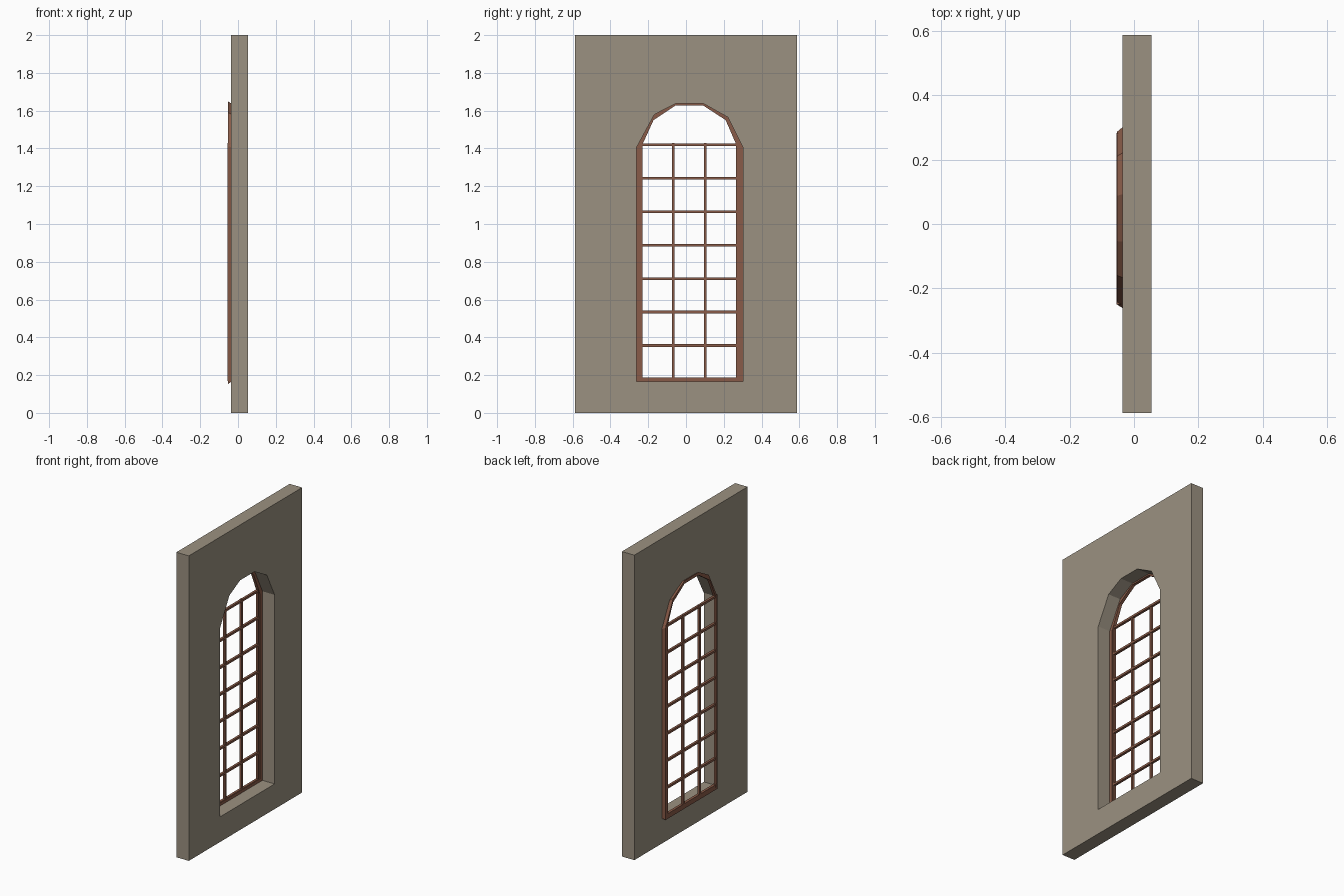
import bpy, bmesh

if "Cube" in bpy.data.objects:
    bpy.data.objects.remove(bpy.data.objects["Cube"])

def material(name, rgb):
    m = bpy.data.materials.new(name)
    m.diffuse_color = (*rgb, 1)
    m.use_nodes = True
    m.node_tree.nodes["Principled BSDF"].inputs["Base Color"].default_value = m.diffuse_color
    return m

stone = material("stone", (0.33, 0.285, 0.22))
wood = material("wood", (0.25, 0.105, 0.065))

def finish(bm, name, mat):
    bmesh.ops.recalc_face_normals(bm, faces=bm.faces)
    me = bpy.data.meshes.new(name)
    bm.to_mesh(me)
    bm.free()
    me.materials.append(mat)
    ob = bpy.data.objects.new(name, me)
    bpy.context.collection.objects.link(ob)
    return ob

def loop_verts(bm, pts, x):
    return [bm.verts.new((x, y, z)) for y, z in pts]

def box(name, x0, x1, y0, y1, z0, z1, mat):
    bm = bmesh.new()
    bmesh.ops.create_cube(bm, size=1)
    for v in bm.verts:
        v.co = ((x0 + x1) / 2 + v.co.x * (x1 - x0),
                (y0 + y1) / 2 + v.co.y * (y1 - y0),
                (z0 + z1) / 2 + v.co.z * (z1 - z0))
    return finish(bm, name, mat)

# Arched outlines in (y, z)
opening = [(-0.262, 0.165), (-0.262, 1.405), (-0.167, 1.58), (-0.055, 1.637),
           (0.093, 1.637), (0.222, 1.565), (0.302, 1.405), (0.302, 0.165)]
inner = [(-0.24, 0.185), (-0.24, 1.40), (-0.172, 1.55), (-0.055, 1.628),
         (0.09, 1.628), (0.21, 1.55), (0.275, 1.40), (0.275, 0.185)]
wall_rect = [(-0.587, 0), (-0.587, 2), (0.587, 2), (0.587, 0)]
BACK, FRONT, OUT = -0.036, 0.054, -0.053

# Wall slab with arched opening
bm = bmesh.new()
edges = []
for pts in (wall_rect, opening):
    vs = loop_verts(bm, pts, BACK)
    edges += [bm.edges.new((vs[i], vs[i - 1])) for i in range(len(vs))]
bmesh.ops.triangle_fill(bm, edges=edges, use_beauty=True, normal=(1, 0, 0))
ext = bmesh.ops.extrude_face_region(bm, geom=bm.faces[:], use_keep_orig=True)
moved = [g for g in ext["geom"] if isinstance(g, bmesh.types.BMVert)]
bmesh.ops.translate(bm, verts=moved, vec=(FRONT - BACK, 0, 0))
finish(bm, "wall", stone)

# Window frame: arched ring proud of the wall, slightly tapered
outer_face = [(0.018 + (y - 0.02) * 0.95, 0.9 + (z - 0.9) * 1.016) for y, z in opening]
bm = bmesh.new()
rings = [loop_verts(bm, opening, BACK + 0.002), loop_verts(bm, outer_face, OUT),
         loop_verts(bm, inner, OUT), loop_verts(bm, inner, BACK + 0.002)]
n = len(opening)
for k in range(4):
    a, b = rings[k], rings[(k + 1) % 4]
    for i in range(n):
        j = (i + 1) % n
        bm.faces.new((a[i], a[j], b[j], b[i]))
finish(bm, "window_frame", wood)

# Glazing bars
for i in range(8):
    z = 0.18 + i * 0.177
    box(f"horizontal_bar_{i}", -0.054, -0.038, -0.25, 0.283, z - 0.007, z + 0.007, wood)
for i in range(4):
    y = -0.238 + i * 0.17
    box(f"vertical_bar_{i}", -0.055, -0.040, y - 0.007, y + 0.007, 0.17, 1.428, wood)
